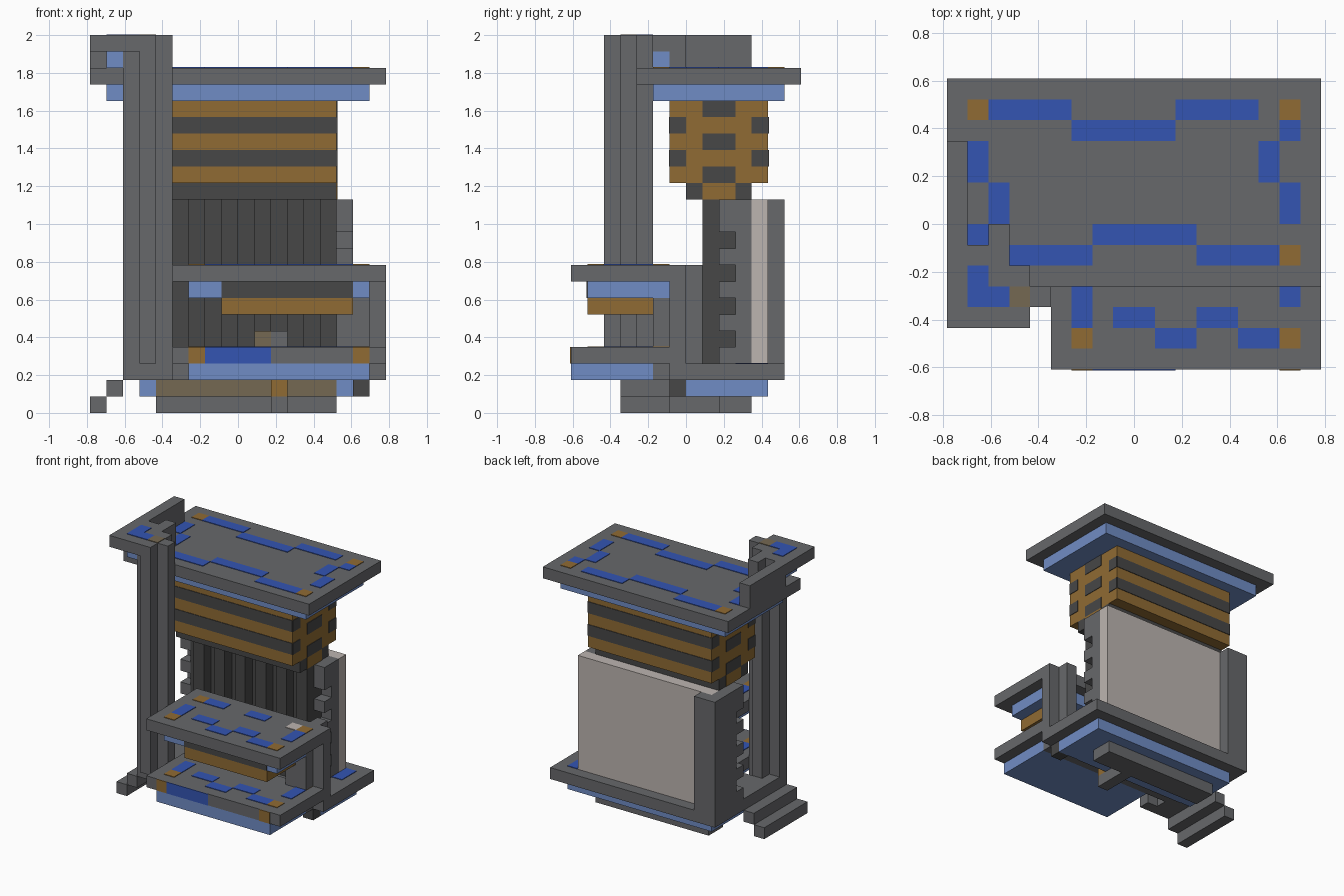
import bpy

cube = bpy.data.objects.get("Cube")
if cube:
    bpy.data.objects.remove(cube, do_unlink=True)

UNIT = 2 / 23      # one block of the building grid
THIN = 0.05        # thickness of painted plates, in blocks


def material(name, red, green, blue):
    mat = bpy.data.materials.new(name)
    mat.use_nodes = True
    colour = (red, green, blue, 1)
    mat.diffuse_color = colour
    shader = mat.node_tree.nodes["Principled BSDF"]
    shader.inputs["Base Color"].default_value = colour
    shader.inputs["Roughness"].default_value = 0.8
    return mat


grey = material("stone grey", .136, .139, .147)
dark = material("dark grey", .063, .063, .063)
gold = material("brown gold", .279, .147, .033)
pale = material("pale blue", .163, .264, .555)
deep = material("deep blue", .033, .089, .448)
light = material("warm white", .507, .462, .434)
bronze = material("dull bronze", .178, .14, .084)
PAINT = {"B": deep, "G": gold, "W": light, "Z": bronze}


def box(name, mat, x, y, z):
    """Box given by its start and end on each axis, in grid blocks."""
    corners = [((a - 9) * UNIT, (b - 7) * UNIT, c * UNIT) for a in x for b in y for c in z]
    faces = [(0, 1, 3, 2), (4, 6, 7, 5), (0, 4, 5, 1), (2, 3, 7, 6), (0, 2, 6, 4), (1, 5, 7, 3)]
    mesh = bpy.data.meshes.new(name)
    mesh.from_pydata(corners, [], faces)
    mesh.materials.append(mat)
    obj = bpy.data.objects.new(name, mesh)
    bpy.context.collection.objects.link(obj)
    return obj


def paint_floor(name, rows, left, back, top):
    """Lay thin plates by a letter map whose first row is the rearmost."""
    for r, row in enumerate(rows):
        start = 0
        while start < len(row):
            end = start
            while end < len(row) and row[end] == row[start]:
                end += 1
            if row[start] in PAINT:
                box(name, PAINT[row[start]], (left + start, left + end),
                    (back - r - 1, back - r), (top, top + THIN))
            start = end


# Roof with its inlay and the blue layer beneath
box("roof_slab", grey, (0, 18), (4, 14), (20, 21))
box("roof_underlayer", pale, (1, 17), (5, 13), (19, 20))
paint_floor("roof_inlay", [
    "GBBBB.....BBBB.G",
    ".....BBBBB.....B",
    "B.............B.",
    "B.............B.",
    ".B.............B",
    ".B.............B",
    "B.....BBBBB.....",
    "G.BBBB.....BBBBG"], 1, 13, 21)

# Striped upper block
box("striped_block", gold, (3, 15), (6, 12), (14, 19))
for level in (15, 17):
    rise = (level, level + 1)
    box("front_stripe", dark, (3, 15), (6 - THIN, 6), rise)
    box("back_stripe", dark, (3, 15), (12, 12 + THIN), rise)
for side, face in (("left", (15, 15 + THIN)), ("right", (3 - THIN, 3))):
    for level in range(14, 19):
        if level % 2:
            for edge in (6, 11):
                box(side + "_edge_patch", dark, face, (edge, edge + 1), (level, level + 1))
        else:
            box(side + "_middle_patch", dark, face, (8, 10), (level, level + 1))
box("block_neck", dark, (3, 15), (7, 11), (13, 14))
for face in ((15, 15 + THIN), (3 - THIN, 3)):
    box("neck_patch", gold, face, (8, 10), (13, 14))

# Corrugated wall, its frame and the pale panel at the back
box("wall_core", dark, (3, 15), (9, 11), (3, 13))
for strip in range(4, 15, 2):
    box("wall_rib", dark, (strip, strip + 1), (8, 9), (3, 13))
box("back_panel", light, (3, 16), (11, 12), (3, 13))
box("left_wall_post", grey, (15, 16), (10, 11), (3, 13))
box("right_wall_post", grey, (2, 3), (10, 13), (2, 13))
box("right_wall_post_return", grey, (3, 4), (12, 13), (2, 13))
for side, face in (("left", (15, 16)), ("right", (2, 3))):
    for level in range(3, 12, 2):
        height = 2 if level == 11 else 1
        box(side + "_wall_tooth", grey, face, (9, 10), (level, level + height))

# Base and the layers beneath it
box("base_slab", grey, (2, 18), (6, 13), (2, 3))
box("base_front_strip", grey, (3, 17), (5, 6), (2, 3))
box("base_inlay", deep, (16, 17), (10, 12), (3, 3 + THIN))
box("base_underlayer", pale, (3, 17), (7, 12), (1, 2))
box("underlayer_front", bronze, (4, 15), (7 - THIN, 7), (1, 2))
box("underlayer_corner", dark, (16, 17), (6, 7), (1, 2))
box("foot_bar", grey, (4, 15), (9, 11), (0, 1))
box("foot_rung", grey, (11, 12), (6, 9), (0, 1))
box("foot_rung_top", gold, (11, 12), (6, 7), (1, 2))

# Side steps
for step in range(3):
    box("side_step", grey, (step, step + 1), (3, 9), (step, step + 1))

# Front platform and balcony share one inlay pattern
inlay = ["B.........B", "B.BB..BB...", "G...BB..BBG"]
box("platform_slab", grey, (5, 18), (0, 6), (3, 4))
box("platform_underlayer", pale, (6, 17), (0, 5), (2, 3))
paint_floor("platform_inlay", ["GBB..BB..BG", "..........B"] + inlay, 6, 6, 4)
for mat, span in ((gold, (6, 7)), (deep, (7, 11)), (gold, (16, 17))):
    box("platform_front_inlay", mat, span, (-THIN, 0), (3, 4))
box("balcony_slab", grey, (5, 18), (0, 7), (8, 9))
box("balcony_underlayer", pale, (6, 17), (1, 6), (7, 8))
box("balcony_front_panel", dark, (8, 16), (1 - THIN, 1), (7, 8))
box("balcony_beam", gold, (8, 16), (1, 5), (6, 7))
paint_floor("balcony_inlay", ["GBB..BB..WG", "..........B"] + inlay, 6, 6, 9)

# Balcony supports, stepped in plan
box("support_inner", grey, (15, 16), (5, 6), (4, 7))
box("support_front", grey, (16, 17), (5, 7), (4, 8))
box("support_rear", grey, (16, 17), (7, 8), (3, 9))
box("support_outer", grey, (17, 18), (6, 7), (3, 9))
box("platform_stub", bronze, (10, 11), (5, 6), (4, 5))
box("platform_stub_end", grey, (11, 12), (5, 6), (4, 5))

# Tower with a cross-shaped plan
box("tower_across", grey, (2, 5), (3, 4), (2, 23))
box("tower_front_arm", grey, (3, 4), (2, 3), (3, 22))
box("tower_rear_arm", grey, (3, 4), (4, 5), (2, 22))

# Tower cap and brackets over the roof corner
box("cap_front", grey, (0, 4), (2, 4), (22, 23))
box("cap_side", grey, (0, 2), (4, 6), (22, 23))
box("cap_strip", grey, (0, 1), (6, 11), (21, 23))
box("cap_bracket", grey, (2, 3), (4, 7), (22, 23))
box("cap_bracket_foot", grey, (2, 3), (6, 7), (21, 22))
box("cap_bracket_end", grey, (3, 4), (4, 5), (22, 23))
box("cap_underlayer", pale, (1, 3), (3, 6), (21, 22))
paint_floor("cap_inlay", ["B..", "BBZ"], 1, 5, 23)
